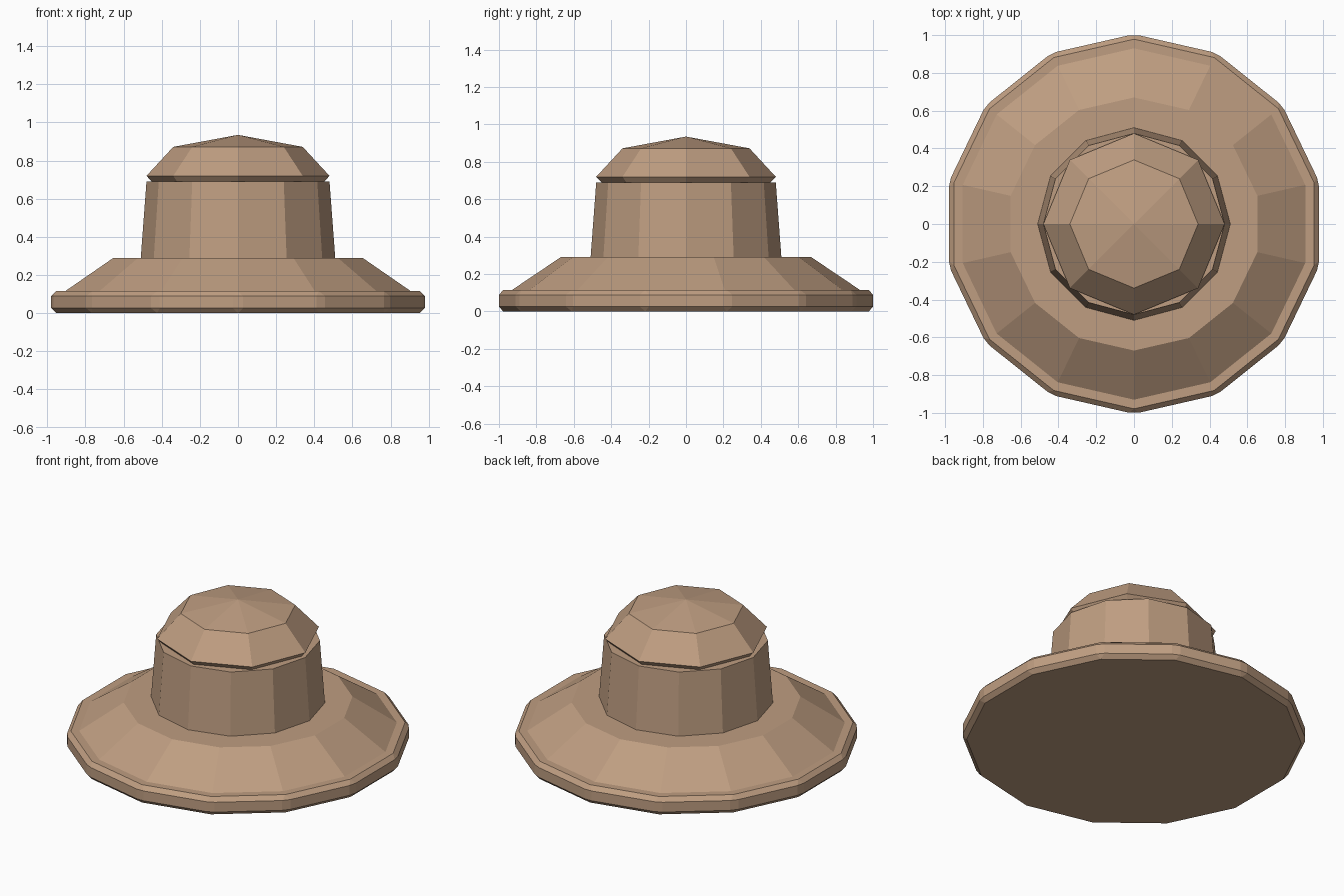
import bpy

if "Cube" in bpy.data.objects:
    bpy.data.objects.remove(bpy.data.objects["Cube"])

mat = bpy.data.materials.new("tan")
mat.diffuse_color = (0.52, 0.34, 0.22, 1)
mat.use_nodes = True
mat.node_tree.nodes["Principled BSDF"].inputs["Base Color"].default_value = mat.diffuse_color


def frustum(name, sides, r_low, r_high, z0, z1):
    """Closed tapered drum with its first corner on +y."""
    bpy.ops.mesh.primitive_cone_add(vertices=sides, radius1=r_low, radius2=r_high,
                                    depth=z1 - z0, location=(0, 0, (z0 + z1) / 2))
    ob = bpy.context.object
    ob.name = name
    ob.data.materials.append(mat)
    return ob


# Base disc with every edge chamfered
base = frustum("base_disc", 14, 1.005, 1.005, 0, 0.115)
bevel = base.modifiers.new("chamfer", "BEVEL")
bevel.width = 0.026
bevel.segments = 1
bevel.limit_method = "NONE"

# Sloping skirt and tapered neck
frustum("sloped_skirt", 14, 0.93, 0.67, 0.115, 0.29)
frustum("neck", 12, 0.51, 0.48, 0.29, 0.69)

# Flattened eight-sided cap, its lower half sunk into the neck
bpy.ops.mesh.primitive_uv_sphere_add(segments=8, ring_count=4, radius=1,
                                     location=(0, 0, 0.72))
cap = bpy.context.object
cap.name = "domed_cap"
cap.scale = (0.48, 0.48, 0.215)
cap.data.materials.append(mat)
